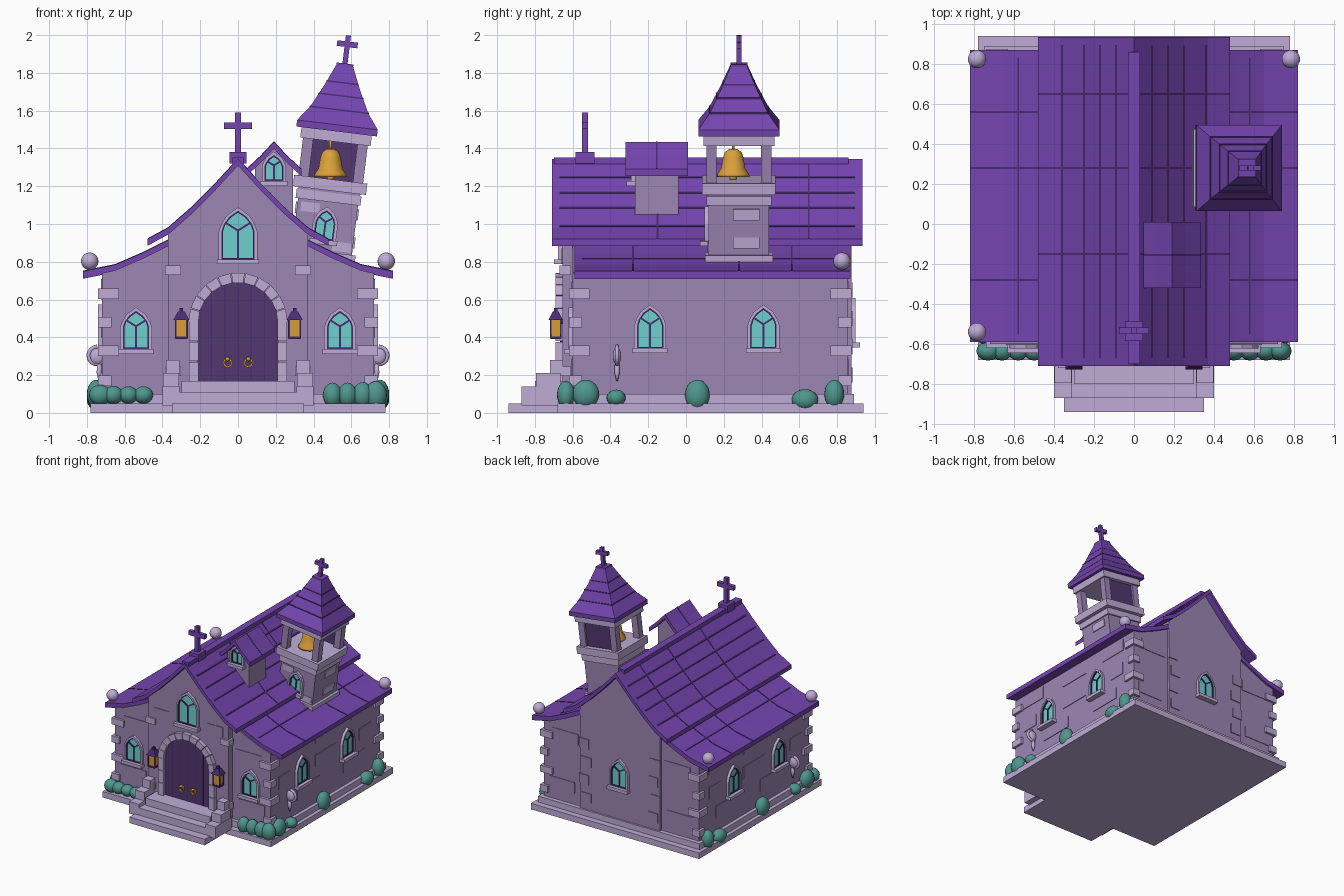
import bpy, bmesh, math
from mathutils import Matrix, Vector

cube = bpy.data.objects.get("Cube")
if cube:
    bpy.data.objects.remove(cube)


def material(name, hexa):
    rgb = [int(hexa[i:i + 2], 16) / 255 for i in (0, 2, 4)]
    col = [c / 12.92 if c < 0.04 else ((c + 0.055) / 1.055) ** 2.4 for c in rgb] + [1]
    m = bpy.data.materials.new(name)
    m.use_nodes = True
    m.diffuse_color = col
    m.node_tree.nodes["Principled BSDF"].inputs["Base Color"].default_value = col
    return m


WALL = material("mauve wall", "9c86b4")
TRIM = material("pale lilac stone", "bfacd6")
ROOF = material("purple roof", "7545b0")
SEAM = material("deep purple", "4a2b72")
DOOR = material("door plum", "513770")
GLASS = material("teal glass", "6fd0cc")
GOLD = material("gold", "dba03a")
BUSH = material("teal shrub", "4f978e")
ID = Matrix.Identity(4)


def finish(name, bm, mat, M=ID, smooth=False):
    bm.transform(M)
    bmesh.ops.recalc_face_normals(bm, faces=bm.faces)
    me = bpy.data.meshes.new(name)
    bm.to_mesh(me)
    bm.free()
    if smooth:
        for p in me.polygons:
            p.use_smooth = True
    me.materials.append(mat)
    ob = bpy.data.objects.new(name, me)
    bpy.context.collection.objects.link(ob)
    return ob


def box(name, mat, c, s, M=ID, taper=1):
    """Box by centre and full size; taper scales its top."""
    bm = bmesh.new()
    bmesh.ops.create_cube(bm, size=1)
    for v in bm.verts:
        k = taper if v.co.z > 0 else 1
        v.co = Vector((v.co.x * s[0] * k + c[0], v.co.y * s[1] * k + c[1], v.co.z * s[2] + c[2]))
    return finish(name, bm, mat, M)


def prism(name, mat, pts, y0, y1, M=ID, hole=None):
    """Extrude an x-z outline along y, with an optional matching hole outline."""
    bm = bmesh.new()
    a = [bm.verts.new((x, y0, z)) for x, z in pts]
    if hole:
        b = [bm.verts.new((x, y0, z)) for x, z in hole]
        n = len(a)
        faces = [bm.faces.new((a[i], a[(i + 1) % n], b[(i + 1) % n], b[i])) for i in range(n)]
    else:
        faces = [bm.faces.new(a)]
    ext = bmesh.ops.extrude_face_region(bm, geom=faces)["geom"]
    for v in ext:
        if isinstance(v, bmesh.types.BMVert):
            v.co.y = y1
    return finish(name, bm, mat, M)


def slab(name, mat, pts, t, y0, y1, lift=0):
    """Sheet that follows a roof line, thickened downwards."""
    top = [(x, z + lift) for x, z in pts]
    return prism(name, mat, top + [(x, z - t) for x, z in reversed(top)], y0, y1)


def lathe(name, mat, prof, M=ID, n=24, smooth=True):
    bm = bmesh.new()
    rings = [[bm.verts.new((r * math.cos(2 * math.pi * (i + .5) / n), r * math.sin(2 * math.pi * (i + .5) / n), z))
              for i in range(n)] for r, z in prof]
    for lo, hi in zip(rings, rings[1:]):
        for i in range(n):
            bm.faces.new((lo[i], lo[(i + 1) % n], hi[(i + 1) % n], hi[i]))
    bm.faces.new(rings[0])
    bm.faces.new(rings[-1])
    return finish(name, bm, mat, M, smooth)


def ball(name, mat, c, r, M=ID):
    bm = bmesh.new()
    bmesh.ops.create_uvsphere(bm, u_segments=20, v_segments=12, radius=1)
    return finish(name, bm, mat, M @ Matrix.Translation(c) @ Matrix.Diagonal((*r, 1)), True)


def pointed(w, s, h, g=0):
    """Pointed arch outline grown by g."""
    half = [(w + g, -g), (w + g, s), (w * .82 + g, s + .42 * (h - s)),
            (w * .45 + g, s + .76 * (h - s) + g * .5), (0, h + g * 1.3)]
    return half + [(-x, z) for x, z in half[-2::-1]]


def window(name, M, w, h):
    s = h * .58
    prism(name + "_frame", TRIM, pointed(w, s, h, .022), -.022, .01, M, pointed(w, s, h, .008))
    prism(name + "_inner_frame", SEAM, pointed(w, s, h, .008), -.016, .01, M, pointed(w, s, h))
    prism(name + "_glass", GLASS, pointed(w, s, h), -.006, .01, M)
    box(name + "_mullion", SEAM, (0, -.009, s * .55), (.01, .008, s * 1.1), M)
    for k in (-1, 1):
        prism(name + "_tracery", SEAM, [(0, s), (0, s + .012), (k * w * .8, s + .4 * (h - s) + .012),
                                        (k * w * .8, s + .4 * (h - s))], -.013, -.005, M)
    box(name + "_sill", TRIM, (0, -.02, -.02), (w * 2 + .06, .05, .026), M)


def place(x, y, z, turn=0):
    return Matrix.Translation((x, y, z)) @ Matrix.Rotation(math.radians(turn), 4, 'Z')


def cross(name, M, h, arm, t, zc):
    box(name + "_post", ROOF, (0, 0, h / 2), (t, t, h), M)
    box(name + "_arm", ROOF, (0, 0, zc), (arm, t, t * 1.1), M)


def mirror(pts):
    return pts + [(-x, z) for x, z in reversed(pts) if x > 0]


# Plinth and walls
box("plinth", TRIM, (0, .13, .025), (1.56, 1.62, .05))
box("plinth_upper", TRIM, (0, .13, .075), (1.5, 1.52, .05))
upper = [(0, 1.345), (.12, 1.215), (.25, 1.085), (.37, .98), (.48, .92)]
lower = [(.34, .93), (.5, .85), (.65, .785), (.82, .75)]
prism("nave_walls", WALL, mirror([(0, 1.32), (.12, 1.19), (.25, 1.06), (.37, .955), (.37, .05)]), -.655, .875)
prism("aisle_walls", WALL, mirror([(.34, .9), (.5, .82), (.65, .755), (.72, .74), (.72, .05)]), -.6, .855)


def along(prof, x):
    for (a, za), (b, zb) in zip(prof, prof[1:]):
        if a <= x <= b:
            return za + (zb - za) * (x - a) / (b - a)


# Roofs with seams between the sheets
for k in (-1, 1):
    for name, prof, t, y0, y1, rows, cuts in (
            ("nave_roof", upper, .036, -.71, .935, (.09, .17, .25, .36), (-.15, .28, .65)),
            ("aisle_roof", lower, .04, -.59, .87, (.58,), (-.28, .28, .56))):
        slab(name, ROOF, [(k * x, z) for x, z in prof], t, y0, y1)
        for x in rows:
            slab(name + "_course", SEAM, [(k * q, along(prof, q)) for q in (x - .004, x + .004)],
                 .01, y0 + .04, y1 - .04, .003)
        for y in cuts:
            slab(name + "_joint", SEAM, [(k * x, z) for x, z in prof], .01, y - .005, y + .005, .003)
box("ridge_cap", ROOF, (0, .08, 1.335), (.06, 1.56, .034))
box("ridge_cross_foot", ROOF, (0, -.535, 1.35), (.09, .1, .06))
cross("ridge_cross", place(0, -.535, 1.37), .22, .15, .032, .15)
for x, y in ((-.785, -.54), (-.785, .825), (.785, .825)):
    ball("roof_ball", TRIM, (x, y, .803), (.046,) * 3)

# Corner stones and wall blocks
for k in (-1, 1):
    for i, z in enumerate((.63, .48, .33, .17)):
        w = .11 if i % 2 == 0 else .07
        for y, d in ((-.6, 1), (.855, -1)):
            box("corner_stone", TRIM, (k * (.74 - w / 2), y + d * (w / 2 - .02), z), (w, w, .055))
    for z in (.755, .22):
        box("nave_corner_stone", TRIM, (k * .345, -.64, z), (.085, .06, .05))
    for i in range(4):
        box("back_block", WALL, (k * (.31 + .02 * (i % 2)), .877, .2 + .15 * i), (.09, .01, .08))
    for y, z, w in ((-.38, .66, .25), (.13, .65, .28), (.6, .66, .26), (.13, .45, .28),
                    (-.1, .26, .3), (.5, .26, .28), (-.42, .45, .15), (.65, .45, .15)):
        box("side_block", WALL, (k * .72, y, z), (.01, w, .1))
    for z, x in ((.65, .52), (.24, .55)):
        for y in (-.6, .855):
            box("end_block", WALL, (k * x, y, z), (.24, .01, .09))
    box("gable_block", WALL, (k * .25, -.655, .83), (.14, .01, .08))

# Windows
window("gable_window", place(0, -.655, .82), .08, .24)
window("back_window", place(0, .875, .38, 180), .065, .2)
for k in (-1, 1):
    window("front_window", place(k * .54, -.6, .345), .062, .185)
    for y in (-.19, .41):
        window("side_window", place(k * .72, y, .35, 90 * k), .062, .195)

# Door with its stone arch
R, ZC = .215, .48
fan = [(R * math.cos(a), ZC + R * math.sin(a)) for a in [math.pi * i / 16 for i in range(17)]]
prism("door", DOOR, [(R, .16)] + fan + [(-R, .16)], -.664, -.6)
for x in (-.14, -.07, 0, .07, .14):
    h = math.sqrt(R * R - x * x) + ZC - .17
    box("door_plank_line", SEAM, (x, -.664, .17 + h / 2), (.006, .006, h))
N = 11
for i in range(N):
    a, b = [math.pi * (i + e) / N for e in (.03, .97)]
    prism("arch_stone", TRIM, [(r * math.cos(t), ZC + r * math.sin(t)) for r, t in
                               ((.21, a), (.262, a), (.262, b), (.21, b))], -.69, -.62)
for k in (-1, 1):
    for i in range(3):
        box("door_jamb", TRIM, (k * .235, -.655, .22 + .105 * i), (.05, .07, .1))
    bm = bmesh.new()
    ring = [(.025 * math.cos(t), .265 + .025 * math.sin(t)) for t in [math.pi * i / 6 for i in range(12)]]
    inner = [(x * .65, .265 + (z - .265) * .65) for x, z in ring]
    bm.free()
    prism("door_ring", GOLD, ring, -.68, -.66, place(k * .055, 0, 0), inner)
    ball("door_knob", GOLD, (k * .055, -.675, .285), (.012,) * 3)

# Steps and their side blocks
box("step_low", TRIM, (0, -.79, .025), (.7, .3, .05))
box("step_middle", TRIM, (0, -.76, .08), (.66, .22, .06))
box("step_top", TRIM, (0, -.72, .14), (.6, .16, .06))
for k in (-1, 1):
    box("step_side_front", TRIM, (k * .355, -.76, .09), (.09, .22, .1))
    box("step_side_middle", TRIM, (k * .355, -.73, .17), (.085, .13, .08))
    box("step_side_back", TRIM, (k * .345, -.685, .24), (.07, .07, .08))

# Lanterns, wall spirals and shrubs
for k in (-1, 1):
    M = place(k * .3, -.69, 0)
    box("lantern_light", GOLD, (0, 0, .445), (.05, .045, .095), M, 1.2)
    box("lantern_base", SEAM, (0, 0, .397), (.06, .054, .014), M)
    for x in (-.03, .03):
        for y in (-.026, .026):
            box("lantern_bar", SEAM, (x, y, .445), (.008, .008, .1), M)
    box("lantern_cap", SEAM, (0, 0, .515), (.085, .075, .045), M, .4)
    box("lantern_finial", SEAM, (0, 0, .545), (.02, .02, .02), M)
    box("lantern_bracket", SEAM, (0, .03, .48), (.02, .04, .02), M)

    cu = bpy.data.curves.new("wall_spiral", 'CURVE')
    cu.dimensions = '3D'
    cu.bevel_depth = .011
    cu.bevel_resolution = 2
    sp = cu.splines.new('POLY')
    sp.points.add(40)
    for i, p in enumerate(sp.points):
        r, t = .008 + .043 * i / 40, i / 40 * 4.5 * math.pi
        p.co = (k * (.745 + r * math.cos(t)), -.365, .3 + r * math.sin(t), 1)
    ob = bpy.data.objects.new("wall_spiral", cu)
    cu.materials.append(TRIM)
    bpy.context.collection.objects.link(ob)
    ball("spiral_core", TRIM, (k * .745, -.365, .3), (.04, .022, .045))
    lathe("spiral_tail", TRIM, [(.004, 0), (.014, .04), (.012, .09)], place(k * .735, -.365, .17), 10)

    for x, r in ((.5, .05), (.58, .05), (.66, .052), (.73, .058)):
        ball("front_shrub", BUSH, (k * x, -.635, .095), (r, .048, r + (.015 if k > 0 else -.004)))
    for y, z, r, h in ((-.53, .1, .07, .075), (-.37, .08, .05, .043), (.06, .095, .065, .08),
                       (.63, .07, .07, .055), (.785, .1, .052, .075)):
        ball("side_shrub", BUSH, (k * .75, y, z), (.05, r, h))

# Dormer
DX = .19
prism("dormer_walls", WALL, [(DX - .1, .95), (DX + .1, .95), (DX + .1, 1.3), (DX, 1.4), (DX - .1, 1.3)], -.27, -.04)
for k in (-1, 1):
    slab("dormer_roof", ROOF, [(DX, 1.435), (DX + k * .07, 1.36), (DX + k * .145, 1.29)], .036, -.32, .01)
    slab("dormer_seam", SEAM, [(DX, 1.435), (DX + k * .07, 1.36), (DX + k * .145, 1.29)], .01, -.16, -.15, .003)
window("dormer_window", place(DX, -.27, 1.235), .042, .12)

# Leaning bell tower
T = Matrix.Translation((.44, .28, .82)) @ Matrix.Rotation(math.radians(7), 4, 'Y')
for name, mat, z0, z1, w in (("tower_foot", TRIM, -.02, .035, .36), ("tower_body", WALL, .03, .31, .32),
                             ("tower_ledge", TRIM, .30, .35, .345), ("tower_ledge_top", TRIM, .36, .42, .39),
                             ("tower_neck", WALL, .34, .37, .33), ("tower_lintel", TRIM, .62, .69, .375)):
    box(name, mat, (0, 0, (z0 + z1) / 2), (w, w, z1 - z0), T)
for x in (-.145, .145):
    for y in (-.145, .145):
        box("tower_post", WALL, (x, y, .52), (.055, .055, .22), T)
box("belfry_back", DOOR, (0, .15, .52), (.27, .012, .21), T)
for y, z in ((.04, .1), (.04, .25)):
    for k in (-1, 1):
        box("tower_block", TRIM, (k * .162, y, z), (.012, .14, .06), T)
for x, z in ((-.09, .26), (.1, .07)):
    box("tower_front_block", TRIM, (x, -.16, z), (.1, .01, .05), T)
window("tower_window", T @ place(0, -.16, .105), .045, .14)
roof = [(.215, .675), (.215, .71), (.155, .79), (.095, .91), (.045, 1.025)]
lathe("tower_roof", ROOF, [(r * math.sqrt(2), z) for r, z in roof], T, 4, False)
for r, z in ((.155, .79), (.118, .865), (.083, .935)):
    lathe("tower_roof_course", SEAM, [(r * 1.414 + .005, z - .004), (r * 1.414 + .003, z + .004)], T, 4, False)
box("tower_cross_foot", ROOF, (0, 0, 1.02), (.09, .09, .035), T)
cross("tower_cross", T @ place(0, 0, 1.03), .157, .11, .027, .11)

# Bell
B = place(.49, .25, 1.25)
lathe("bell", GOLD, [(.07, .005), (.088, 0), (.084, .015), (.064, .045), (.055, .1), (.045, .13), (.02, .148)], B)
ball("bell_clapper", GOLD, (0, 0, -.002), (.02,) * 3, B)
lathe("bell_stem", GOLD, [(.008, .14), (.008, .21)], B, 8)
